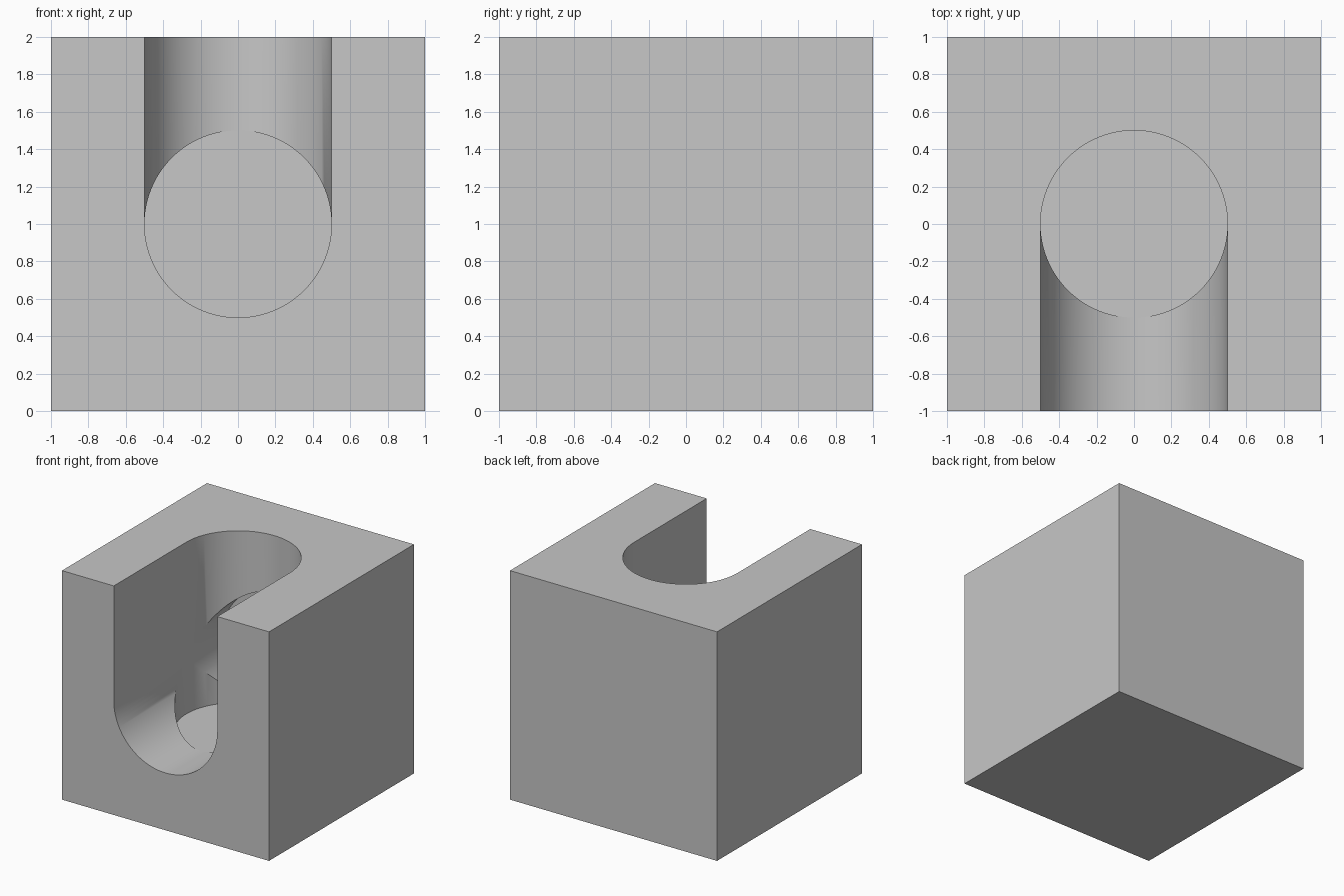
import bpy
import bmesh
from math import cos, sin, pi

SEGMENTS = 48   # facets per half circle
R = 0.5         # bore radius
MID = 1.0       # height of the horizontal bore axis
TOP = 2.0

cube = bpy.data.objects.get("Cube")
if cube:
    bpy.data.objects.remove(cube, do_unlink=True)

grey = bpy.data.materials.new("plain_grey")
grey.use_nodes = True
colour = (0.57, 0.57, 0.57, 1)
grey.diffuse_color = colour
grey.node_tree.nodes["Principled BSDF"].inputs["Base Color"].default_value = colour

bm = bmesh.new()


def face(points):
    bm.faces.new([bm.verts.new(p) for p in points])


def station(i):
    """Path through the pocket, from the front face to the top face."""
    x, s = R * cos(pi * i / SEGMENTS), R * sin(pi * i / SEGMENTS)
    low, high = MID - s, MID + s
    return [
        (x, -1, low), (x, -s, low),      # front trough
        (x, -s, MID - R),                # near wall of the vertical bore
        (x, s, MID - R),                 # flat floor
        (x, s, low),                     # far wall below the horizontal bore
        (x, R, low),                     # lower half of the horizontal bore
        (x, R, high),                    # flat end disc
        (x, s, high),                    # upper half of the horizontal bore
        (x, s, TOP),                     # far wall up to the top
    ]


paths = [station(i) for i in range(SEGMENTS + 1)]

# Pocket: two equal bores, each ending flat, crossing at right angles
for a, b in zip(paths, paths[1:]):
    for k in range(len(a) - 1):
        face([a[k], b[k], b[k + 1], a[k + 1]])

# Slot side walls and outer sides
for side in (-1, 1):
    x = side * R
    face([(x, -1, MID), (x, -1, TOP), (x, 0, TOP), (x, 0, MID)])
    face([(side, -1, 0), (side, 1, 0), (side, 1, TOP), (side, -1, TOP)])

# Back and bottom
face([(-1, 1, 0), (1, 1, 0), (1, 1, TOP), (-1, 1, TOP)])
face([(-1, -1, 0), (1, -1, 0), (1, 1, 0), (-1, 1, 0)])

# Front and top faces, each with a U-shaped opening
front_arc = [p[0] for p in paths]
top_arc = [p[-1] for p in paths]
for arc, far in ((front_arc, ((-1, -1, 0), (1, -1, 0))),
                 (top_arc, ((-1, 1, TOP), (1, 1, TOP)))):
    face([*far, (1, -1, TOP), (R, -1, TOP), *arc, (-R, -1, TOP), (-1, -1, TOP)])

# Weld the seams and collapse the points where the bores touch
bmesh.ops.remove_doubles(bm, verts=bm.verts[:], dist=1e-5)
bmesh.ops.recalc_face_normals(bm, faces=bm.faces[:])

mesh = bpy.data.meshes.new("bored_block")
bm.to_mesh(mesh)
bm.free()
mesh.materials.append(grey)
block = bpy.data.objects.new("bored_block", mesh)
bpy.context.collection.objects.link(block)

bpy.ops.object.select_all(action="DESELECT")
block.select_set(True)
bpy.context.view_layer.objects.active = block
bpy.ops.object.shade_smooth_by_angle(angle=pi / 6)
